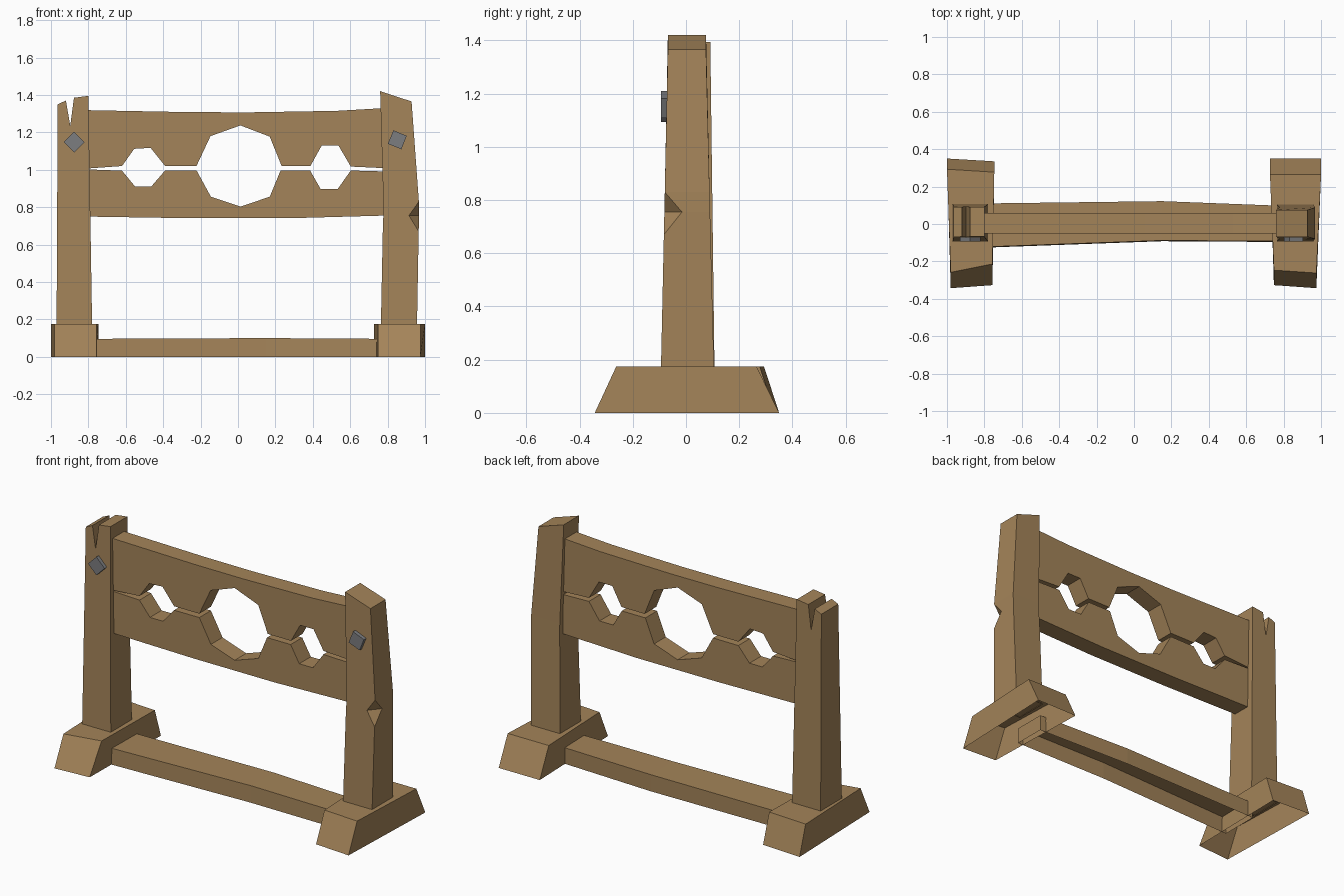
import bpy, bmesh, math

if "Cube" in bpy.data.objects:
    bpy.data.objects.remove(bpy.data.objects["Cube"])


def material(name, rgb):
    m = bpy.data.materials.new(name)
    m.diffuse_color = (*rgb, 1)
    m.use_nodes = True
    m.node_tree.nodes["Principled BSDF"].inputs["Base Color"].default_value = m.diffuse_color
    return m


WOOD = material("warm_wood", (0.37, 0.23, 0.10))
IRON = material("grey_iron", (0.20, 0.205, 0.215))


def loft(name, rings, mat, cap_start=True, cap_end=True, open_side=None):
    """Skin rings of equal length; open_side leaves out one strip of faces."""
    bm = bmesh.new()
    vs = [[bm.verts.new(p) for p in r] for r in rings]
    n = len(rings[0])
    for a, b in zip(vs, vs[1:]):
        for i in range(n):
            if i != open_side:
                j = (i + 1) % n
                bm.faces.new((a[i], a[j], b[j], b[i]))
    if cap_start:
        bm.faces.new(vs[0][::-1])
    if cap_end:
        bm.faces.new(vs[-1])
    bmesh.ops.remove_doubles(bm, verts=bm.verts, dist=0.0005)
    bmesh.ops.recalc_face_normals(bm, faces=bm.faces)
    me = bpy.data.meshes.new(name)
    bm.to_mesh(me)
    bm.free()
    me.materials.append(mat)
    ob = bpy.data.objects.new(name, me)
    bpy.context.collection.objects.link(ob)
    return ob


def prism(name, profile, front, back, mat, open_side=None):
    """Extrude an xz profile between y = front(z) and y = back(z)."""
    return loft(name, [[(x, f(z), z) for x, z in profile] for f in (front, back)],
                mat, open_side=open_side)


def front_y(z):
    return -0.094 + 0.027 * (z - 0.17) / 1.25


def back_y(z):
    return 0.105 - 0.031 * (z - 0.17) / 1.25


# Feet: hollow below, sloping front and back
def foot(name, bottom, top_y):
    low = [(x, y, 0) for x, y in bottom]
    high = [(x, y, 0.175) for (x, _), y in zip(bottom, top_y)]
    loft(name, [low, high], WOOD, cap_start=False)


foot("left_foot", [(-0.98, -0.343), (-0.757, -0.327), (-0.747, 0.335), (-1.0, 0.35)],
     [-0.258, -0.214, 0.277, 0.293])
foot("right_foot", [(0.748, -0.327), (0.975, -0.343), (1.0, 0.35), (0.727, 0.35)],
     [-0.247, -0.262, 0.265, 0.265])

# Ground beam: slightly bowed, open below
loft("ground_beam",
     [[(x, f - 0.004, 0), (x, f, h), (x, b, h), (x, b, 0)]
      for x, f, b, h in ((-0.785, -0.122, 0.11, 0.096), (0.15, -0.088, 0.122, 0.1),
                         (0.775, -0.092, 0.098, 0.096))],
     WOOD, open_side=3)

# Left post with split top
prism("left_post",
      [(-0.97, 0.17), (-0.78, 0.17), (-0.80, 1.395), (-0.877, 1.385),
       (-0.897, 1.235), (-0.92, 1.37), (-0.964, 1.35)],
      front_y, lambda z: back_y(z) + 0.012 * z, WOOD, open_side=0)


# Right post with a chip out of its front outer edge
def post_ring(z_in, z_out, x_in, x_out, chip=None):
    f, b = front_y(z_out), back_y(z_out)
    cut_x, cut_y = chip or (x_out, f)
    return [(x_in, f, z_in), (cut_x, f, z_out), (x_out, cut_y, z_out),
            (x_out, b, z_out), (x_in, b, z_in)]


loft("right_post",
     [post_ring(0.17, 0.17, 0.764, 0.957),
      post_ring(0.67, 0.67, 0.774, 0.966),
      post_ring(0.755, 0.755, 0.777, 0.968, (0.914, -0.015)),
      post_ring(0.83, 0.83, 0.777, 0.967),
      post_ring(1.42, 1.365, 0.76, 0.928)],
     WOOD, cap_start=False)

# Stock boards with half holes for head and hands
upper = [(-0.83, 1.005), (-0.62, 1.02), (-0.555, 1.112), (-0.467, 1.117),
         (-0.39, 1.02), (-0.222, 1.02), (-0.147, 1.18), (0.013, 1.237),
         (0.17, 1.177), (0.233, 1.02), (0.387, 1.02), (0.448, 1.13),
         (0.537, 1.13), (0.603, 1.017), (0.82, 1.007),
         (0.82, 1.332), (0.53, 1.315), (0.06, 1.307), (-0.26, 1.308), (-0.83, 1.319)]
lower = [(-0.83, 1.003), (-0.62, 0.995), (-0.55, 0.91), (-0.464, 0.91),
         (-0.39, 0.996), (-0.222, 0.997), (-0.145, 0.856), (0.013, 0.803),
         (0.17, 0.856), (0.228, 0.997), (0.385, 0.997), (0.442, 0.897),
         (0.533, 0.897), (0.603, 0.996), (0.82, 0.99),
         (0.82, 0.756), (0.28, 0.741), (-0.26, 0.741), (-0.83, 0.75)]
for name, profile in (("upper_board", upper), ("lower_board", lower)):
    prism(name, profile, lambda z: -0.05, lambda z: 0.06, WOOD)

# Iron bolt heads
for name, x, z, turn in (("left_bolt", -0.876, 1.148, 0), ("right_bolt", 0.852, 1.16, 23)):
    square = [(x + 0.055 * math.cos(math.radians(turn + 90 * k)),
               z + 0.055 * math.sin(math.radians(turn + 90 * k))) for k in range(4)]
    prism(name, square, lambda z: -0.094, lambda z: -0.06, IRON)
